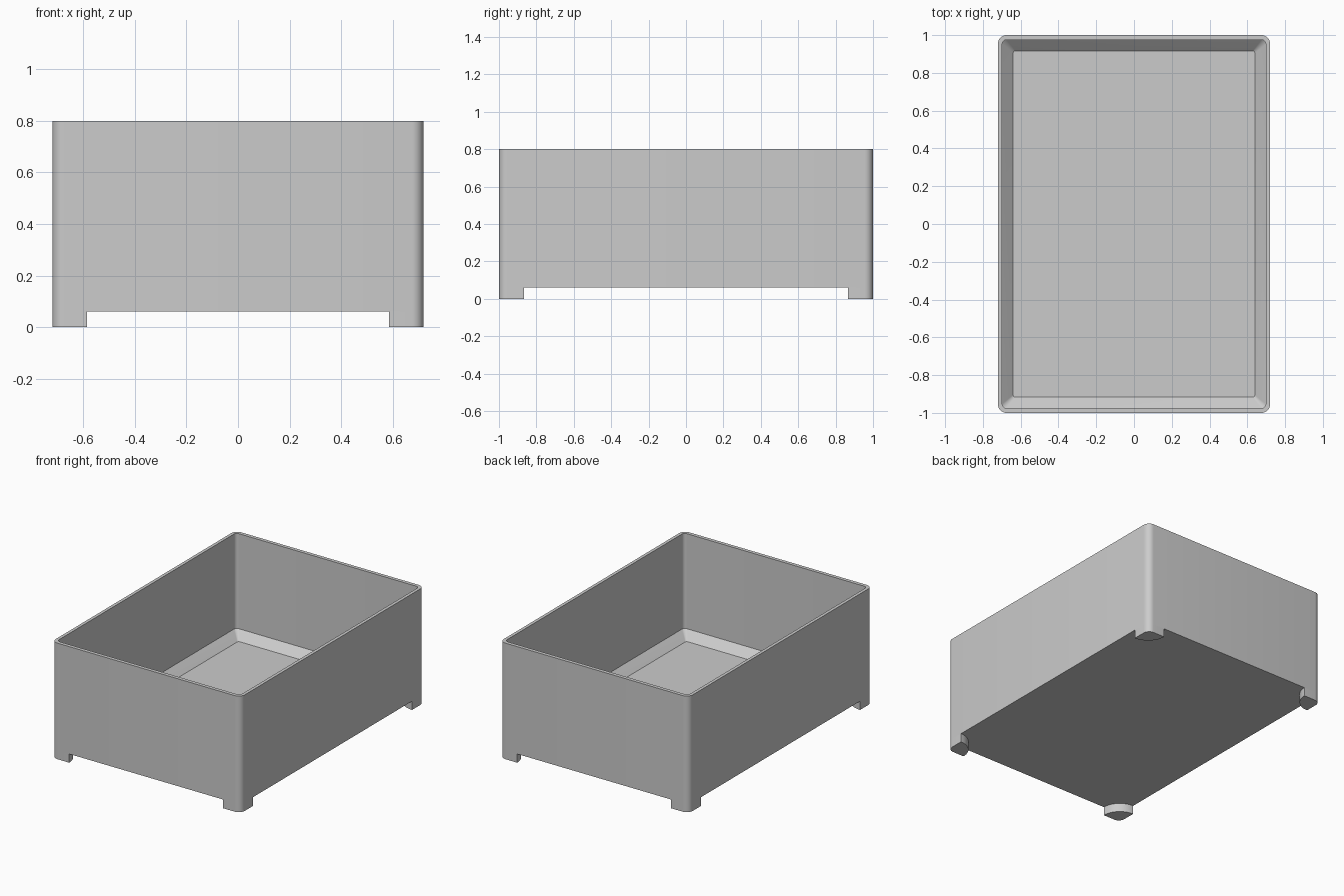
import bpy
import bmesh
from math import cos, sin, radians

cube = bpy.data.objects.get("Cube")
if cube:
    bpy.data.objects.remove(cube, do_unlink=True)

HALF_X, HALF_Y, HEIGHT = 0.72, 1.0, 0.8
BASE_Z = 0.06       # underside of the tray
CORNER = 0.045      # outer corner radius
FOOT = 0.133        # foot radius

grey = bpy.data.materials.new("light grey")
grey.use_nodes = True
colour = (0.6, 0.6, 0.6, 1)
grey.diffuse_color = colour
grey.node_tree.nodes["Principled BSDF"].inputs["Base Color"].default_value = colour


def arc(cx, cy, radius, start, steps=8):
    """Quarter circle, counter-clockwise from the start angle."""
    angles = [radians(start + 90 * i / steps) for i in range(steps + 1)]
    return [(cx + radius * cos(a), cy + radius * sin(a)) for a in angles]


def rounded_rect(hx, hy, r):
    points = []
    for sx, sy, start in ((1, 1, 0), (-1, 1, 90), (-1, -1, 180), (1, -1, 270)):
        points += arc(sx * (hx - r), sy * (hy - r), r, start)
    return points


def loft(name, rings, cap_first=True, cap_last=True):
    """Skin a list of (outline, z) rings into one object."""
    bm = bmesh.new()
    loops = [[bm.verts.new((x, y, z)) for x, y in outline] for outline, z in rings]
    for low, high in zip(loops, loops[1:]):
        for i in range(len(low)):
            j = (i + 1) % len(low)
            bm.faces.new((low[i], low[j], high[j], high[i]))
    if cap_first:
        bm.faces.new(loops[0][::-1])
    if cap_last:
        bm.faces.new(loops[-1])
    mesh = bpy.data.meshes.new(name)
    bm.to_mesh(mesh)
    bm.free()
    mesh.materials.append(grey)
    obj = bpy.data.objects.new(name, mesh)
    bpy.context.collection.objects.link(obj)
    bpy.ops.object.select_all(action="DESELECT")
    obj.select_set(True)
    bpy.context.view_layer.objects.active = obj
    bpy.ops.object.shade_smooth_by_angle(angle=radians(30))
    return obj


# Open tray: outer wall, rim, inner wall, sloped skirt and floor
outer = rounded_rect(HALF_X, HALF_Y, CORNER)
inner = rounded_rect(HALF_X - 0.022, HALF_Y - 0.025, 0.023)
floor = rounded_rect(HALF_X - 0.08, HALF_Y - 0.083, 0.012)
loft("tray", [(outer, BASE_Z), (outer, HEIGHT), (inner, HEIGHT),
              (inner, 0.145), (floor, 0.09)])

# Quarter-round feet, flush with the outer corners
profile = (arc(HALF_X - CORNER, HALF_Y - CORNER, CORNER, 0)
           + arc(HALF_X, HALF_Y, FOOT, 180, 12))
for side, sx in (("left", 1), ("right", -1)):
    for end, sy in (("front", -1), ("back", 1)):
        outline = [(sx * x, sy * y) for x, y in profile]
        if sx * sy < 0:
            outline.reverse()
        loft(f"{end}_{side}_foot", [(outline, 0), (outline, BASE_Z)], cap_last=False)
